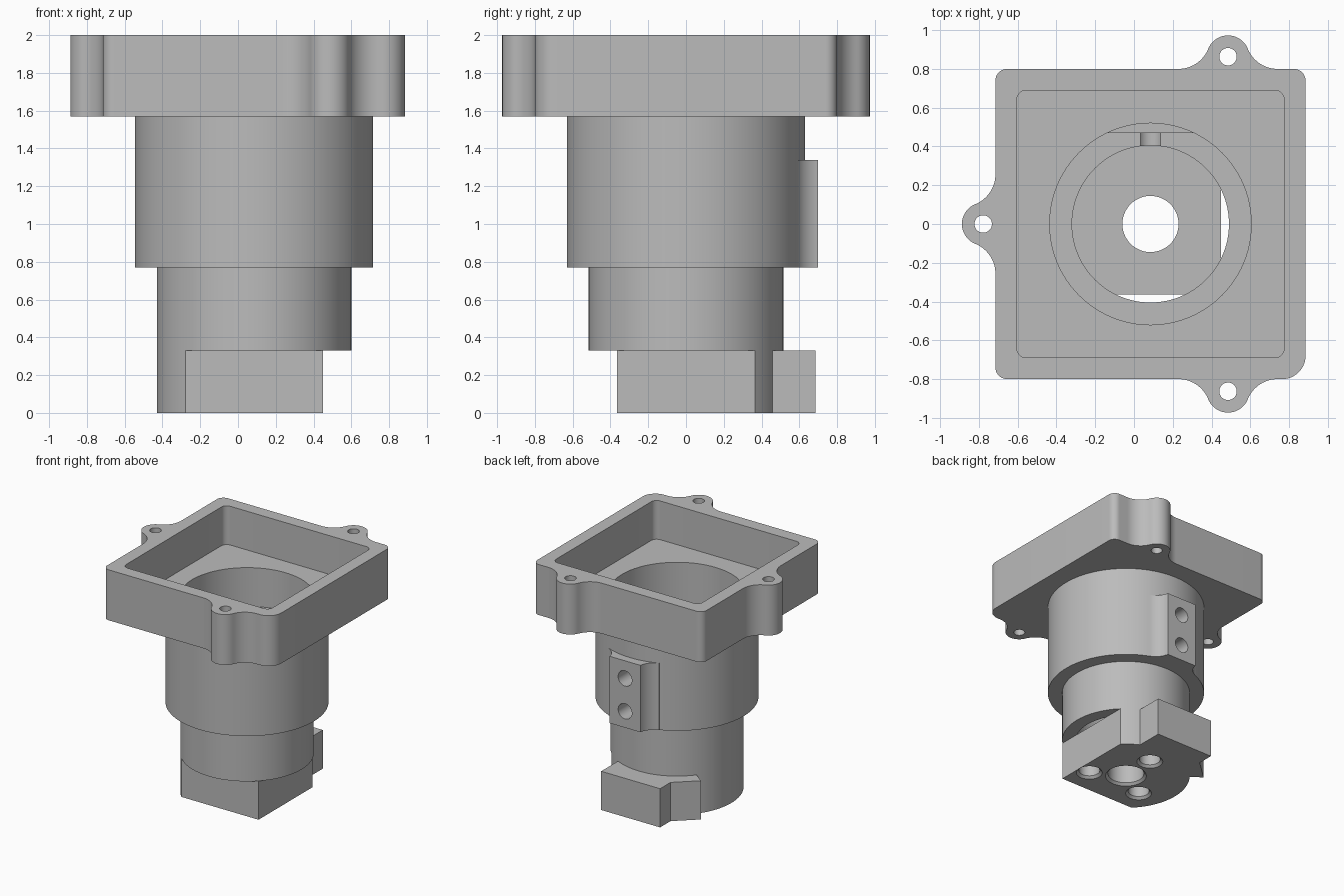
import bpy, bmesh
from math import sin, cos, pi, radians, atan2, sqrt
from mathutils import Matrix, Vector

cube = bpy.data.objects.get("Cube")
if cube:
    bpy.data.objects.remove(cube, do_unlink=True)

AXIS = 0.085      # x of the barrel axis
FLOOR = 0.33      # top of the base
UNDER = 1.57      # underside of the flange

grey = bpy.data.materials.new("plain grey")
grey.use_nodes = True
colour = (0.5, 0.5, 0.5, 1)
grey.diffuse_color = colour
grey.node_tree.nodes["Principled BSDF"].inputs["Base Color"].default_value = colour


def finish(name, bm):
    bmesh.ops.recalc_face_normals(bm, faces=bm.faces)
    mesh = bpy.data.meshes.new(name)
    bm.to_mesh(mesh)
    bm.free()
    mesh.materials.append(grey)
    ob = bpy.data.objects.new(name, mesh)
    bpy.context.collection.objects.link(ob)
    return ob


def arc(cx, cy, r, a, b, n=12):
    steps = [radians(a + (b - a) * i / n) for i in range(n + 1)]
    return [(cx + r * cos(t), cy + r * sin(t)) for t in steps]


def prism(name, points, z0, z1):
    bm = bmesh.new()
    face = bm.faces.new([bm.verts.new((x, y, z0)) for x, y in points])
    top = bmesh.ops.extrude_face_region(bm, geom=[face])
    verts = [v for v in top["geom"] if isinstance(v, bmesh.types.BMVert)]
    bmesh.ops.translate(bm, verts=verts, vec=(0, 0, z1 - z0))
    return finish(name, bm)


def lathe(name, profile, matrix, n=96):
    """Revolve a closed (radius, height) outline about z, then place it."""
    bm = bmesh.new()
    verts = [bm.verts.new((r, 0, z)) for r, z in profile]
    edges = [bm.edges.new((v, verts[i - 1])) for i, v in enumerate(verts)]
    bmesh.ops.spin(bm, geom=verts + edges, cent=(0, 0, 0), axis=(0, 0, 1),
                   angle=2 * pi, steps=n, use_merge=True)
    bmesh.ops.remove_doubles(bm, verts=bm.verts, dist=1e-5)
    bmesh.ops.transform(bm, matrix=matrix, verts=bm.verts)
    return finish(name, bm)


def drill(x, y, z0, z1, r, rim=0.0):
    """Cutter for a round hole, with an optional chamfer at the low end."""
    outline = [(0, z0 - 0.05), (r + rim, z0 - 0.05), (r + rim, z0),
               (r, z0 + rim), (r, z1), (0, z1)]
    if not rim:
        outline = [(0, z0), (r, z0), (r, z1), (0, z1)]
    return lathe("cutter", outline, Matrix.Translation((x, y, 0)), 48)


def cut(ob, cutters):
    for c in cutters:
        c.hide_render = True
        mod = ob.modifiers.new("cut", 'BOOLEAN')
        mod.operation, mod.solver, mod.object = 'DIFFERENCE', 'EXACT', c
    bpy.context.view_layer.update()
    deps = bpy.context.evaluated_depsgraph_get()
    mesh = bpy.data.meshes.new_from_object(ob.evaluated_get(deps))
    ob.modifiers.clear()
    ob.data = mesh


def discard(cutters):
    for c in cutters:
        bpy.data.objects.remove(c, do_unlink=True)


def rounded(x0, x1, y0, y1, r):
    return (arc(x0 + r, y0 + r, r, 180, 270) + arc(x1 - r, y0 + r, r, 270, 360)
            + arc(x1 - r, y1 - r, r, 0, 90) + arc(x0 + r, y1 - r, r, 90, 180))


# Mounting flange: rounded plate with three filleted screw ears
EAR, FILLET, OUT = 0.11, 0.166, 0.063


def ear(base, along, out):
    d = sqrt((FILLET + EAR) ** 2 - (FILLET - OUT) ** 2)
    a = atan2(OUT - FILLET, d) * 180 / pi
    local = (arc(-d, FILLET, FILLET, -90, a) + arc(0, OUT, EAR, 180 + a, -a, 24)[1:-1]
             + arc(d, FILLET, FILLET, 180 - a, 270))
    return [tuple(Vector(base) + u * Vector(along) + v * Vector(out)) for u, v in local]


X0, X1, Y = -0.715, 0.885, 0.8
EAR_X = 0.485
outline = (arc(X0 + 0.06, -Y + 0.06, 0.06, 180, 270)
           + ear((EAR_X, -Y), (1, 0), (0, -1))
           + arc(X1 - 0.12, -Y + 0.12, 0.12, 270, 360)
           + arc(X1 - 0.06, Y - 0.06, 0.06, 0, 90)
           + ear((EAR_X, Y), (-1, 0), (0, 1))
           + arc(X0 + 0.06, Y - 0.06, 0.06, 90, 180)
           + ear((X0, 0), (0, -1), (-1, 0)))
flange = prism("mounting_flange", outline, UNDER, 2.0)
cutters = [prism("cutter", rounded(-0.605, 0.775, -0.69, 0.69, 0.05), 1.67, 2.2),
           lathe("cutter", [(0, 1.4), (0.52, 1.4), (0.52, 1.8), (0, 1.8)],
                 Matrix.Translation((AXIS, 0, 0)))]
cutters += [drill(x, y, 1.4, 2.2, 0.045)
            for x, y in ((EAR_X, Y + OUT), (EAR_X, -Y - OUT), (X0 - OUT, 0))]
cut(flange, cutters)
discard(cutters)

# Stepped barrel: wide upper tube, narrow lower tube
barrel = lathe("stepped_barrel",
               [(0.405, FLOOR), (0.515, FLOOR), (0.515, 0.77), (0.63, 0.77),
                (0.63, UNDER), (0.52, UNDER), (0.52, 0.87), (0.405, 0.87)],
               Matrix.Translation((AXIS, 0, 0)))

# Screw pad on the back, blending into the barrel with concave fillets
half = [(0.24, 0.47)] + arc(0.295, 0.725, 0.152, 249, 190)
half.append((0.145, 0.70))
pad_outline = half + [(-x, y) for x, y in reversed(half)]
pad = prism("screw_pad", [(AXIS + x, y) for x, y in pad_outline], 0.77, 1.34)
turn = Matrix.Rotation(-pi / 2, 4, 'X')
cutters = [lathe("cutter", [(0, 0.3), (0.065, 0.3), (0.065, 0.9), (0, 0.9)],
                 Matrix.Translation((AXIS, 0, z)) @ turn, 48) for z in (0.91, 1.19)]
cut(pad, cutters)
cut(barrel, cutters)
discard(cutters)

# Base: round disc with two flats meeting at a front corner, drilled from below
base_outline = arc(AXIS, 0, 0.515, 45, 225, 48) + arc(AXIS, 0, 0.515, 315, 315, 1)[:1]
base = prism("base_block", base_outline, 0, FLOOR)
cutters = [drill(AXIS, 0, 0, 0.6, 0.145, 0.02)]
for angle in (90, 210, 330):
    t = radians(angle)
    cutters.append(drill(AXIS + 0.3 * cos(t), 0.3 * sin(t), 0, 0.22, 0.085, 0.02))
cut(base, cutters)
discard(cutters)

# Locking key behind the base, with a stepped wing on one side
key_outline = [(0.235, 0.685), (-0.32, 0.685), (-0.32, 0.545), (-0.495, 0.385)]
key_outline += arc(0, 0, 0.47, 142, 60, 20)
key = prism("locking_key", [(AXIS + x, y) for x, y in key_outline], 0, FLOOR)

# Smooth curved walls, crisp edges
for ob in (flange, barrel, pad, base, key):
    bpy.ops.object.select_all(action='DESELECT')
    ob.select_set(True)
    bpy.context.view_layer.objects.active = ob
    bpy.ops.object.shade_smooth_by_angle(angle=radians(30))
